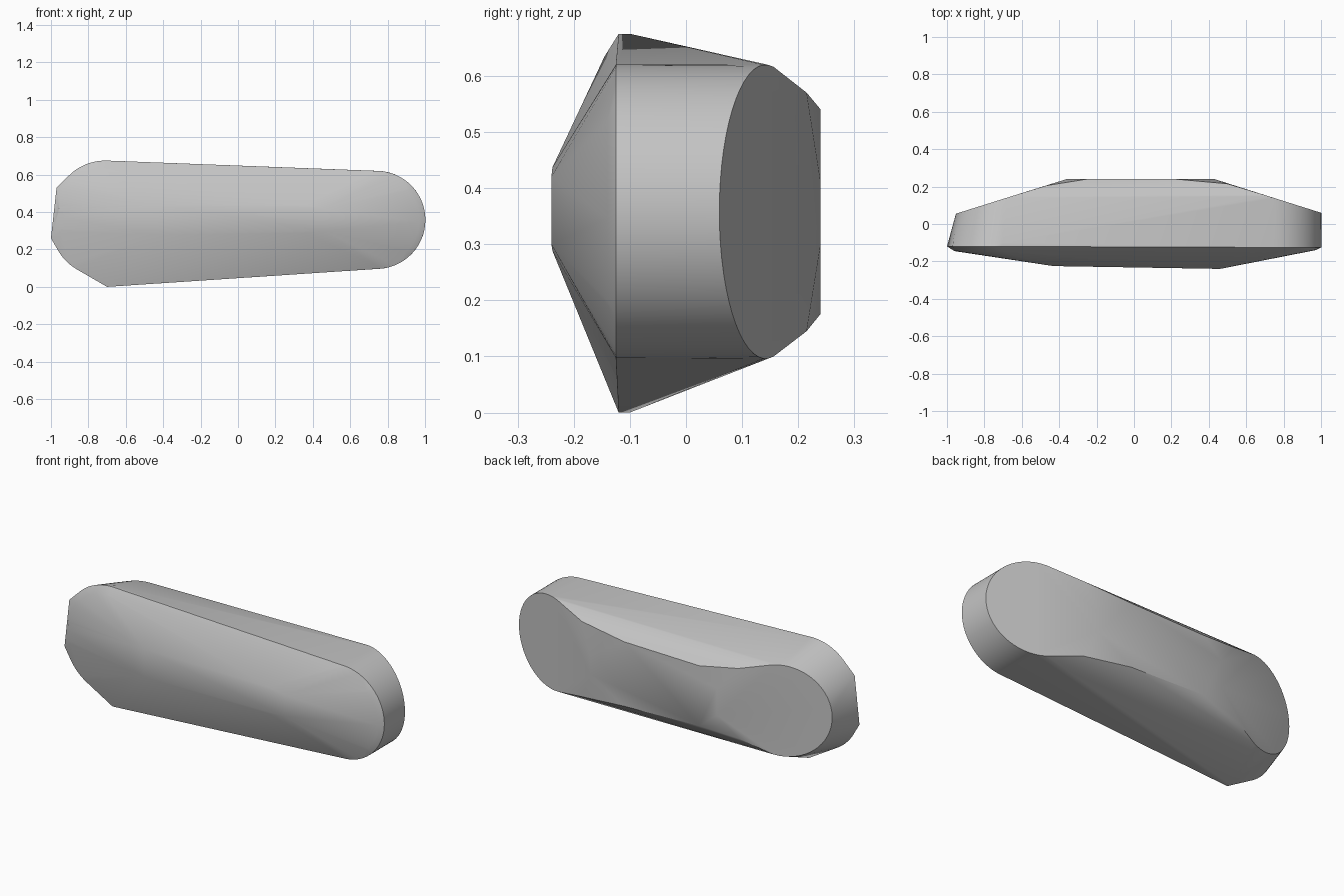
import bpy
import bmesh
from math import sin, cos, radians

cube = bpy.data.objects.get("Cube")
if cube:
    bpy.data.objects.remove(cube, do_unlink=True)


def arc(cx, cz, r, start, end, y, steps=32):
    """Arc in the xz plane; y is a function of x, so the arc may be tilted."""
    pts = []
    for i in range(steps + 1):
        a = radians(start + (end - start) * i / steps)
        x = cx + r * cos(a)
        pts.append((x, y(x), cz + r * sin(a)))
    return pts


def pair(x, y, low, high):
    return [(x, y, low), (x, y, high)]


# Rounded right-hand end: straight band, slight front bevel, slanted back disc
points = arc(0.74, 0.358, 0.262, -90, 90, lambda x: -0.125)
points += arc(0.735, 0.358, 0.235, -45, 45, lambda x: -0.14)
points += arc(0.74, 0.358, 0.262, -100, 100, lambda x: 0.06 + 0.315 * (1 - x))

# Left-hand end: round top, flattened side, lower corner
points += arc(-0.71, 0.4, 0.275, 90, 150, lambda x: -0.12, 20)
points += arc(-0.72, 0.335, 0.28, 195, 243, lambda x: -0.12, 16)
points += [(-0.97, -0.12, 0.53), (-1.0, -0.12, 0.26)]
for y in (-0.12, -0.1):
    points += pair(-0.7, y, 0.0, 0.675)
points += arc(-0.71, 0.385, 0.25, 90, 200, lambda x: -0.145)
points += arc(-0.695, 0.355, 0.257, 80, 280, lambda x: 0.055 + 0.314 * (x + 0.952))

# Front ridge
points += pair(-0.43, -0.225, 0.28, 0.437)
points += pair(0.36, -0.238, 0.288, 0.437)
points += pair(0.46, -0.24, 0.3, 0.42)

# Back plateau with chamfered corners
points += pair(-0.47, 0.205, 0.165, 0.56)
points += pair(-0.36, 0.24, 0.28, 0.43)
points += pair(-0.25, 0.24, 0.19, 0.53)
points += pair(0.22, 0.24, 0.176, 0.54)
points += pair(0.43, 0.24, 0.3, 0.41)
points += pair(0.5, 0.215, 0.145, 0.57)

# Wrap everything in one convex shell
bm = bmesh.new()
for p in points:
    bm.verts.new(p)
bmesh.ops.remove_doubles(bm, verts=bm.verts, dist=0.002)
bmesh.ops.convex_hull(bm, input=bm.verts, use_existing_faces=False)
loose = [v for v in bm.verts if not v.link_faces]
bmesh.ops.delete(bm, geom=loose, context='VERTS')
bmesh.ops.dissolve_limit(bm, angle_limit=radians(0.5), verts=bm.verts, edges=bm.edges)
bmesh.ops.recalc_face_normals(bm, faces=bm.faces)
mesh = bpy.data.meshes.new("rounded_body")
bm.to_mesh(mesh)
bm.free()
body = bpy.data.objects.new("rounded_body", mesh)
bpy.context.collection.objects.link(body)

# Plain grey
grey = bpy.data.materials.new("light_grey")
grey.use_nodes = True
color = (0.55, 0.55, 0.55, 1)
grey.diffuse_color = color
grey.node_tree.nodes["Principled BSDF"].inputs["Base Color"].default_value = color
mesh.materials.append(grey)

# Smooth shading with crisp rims
bpy.ops.object.select_all(action='DESELECT')
body.select_set(True)
bpy.context.view_layer.objects.active = body
bpy.ops.object.shade_smooth_by_angle(angle=radians(30))
